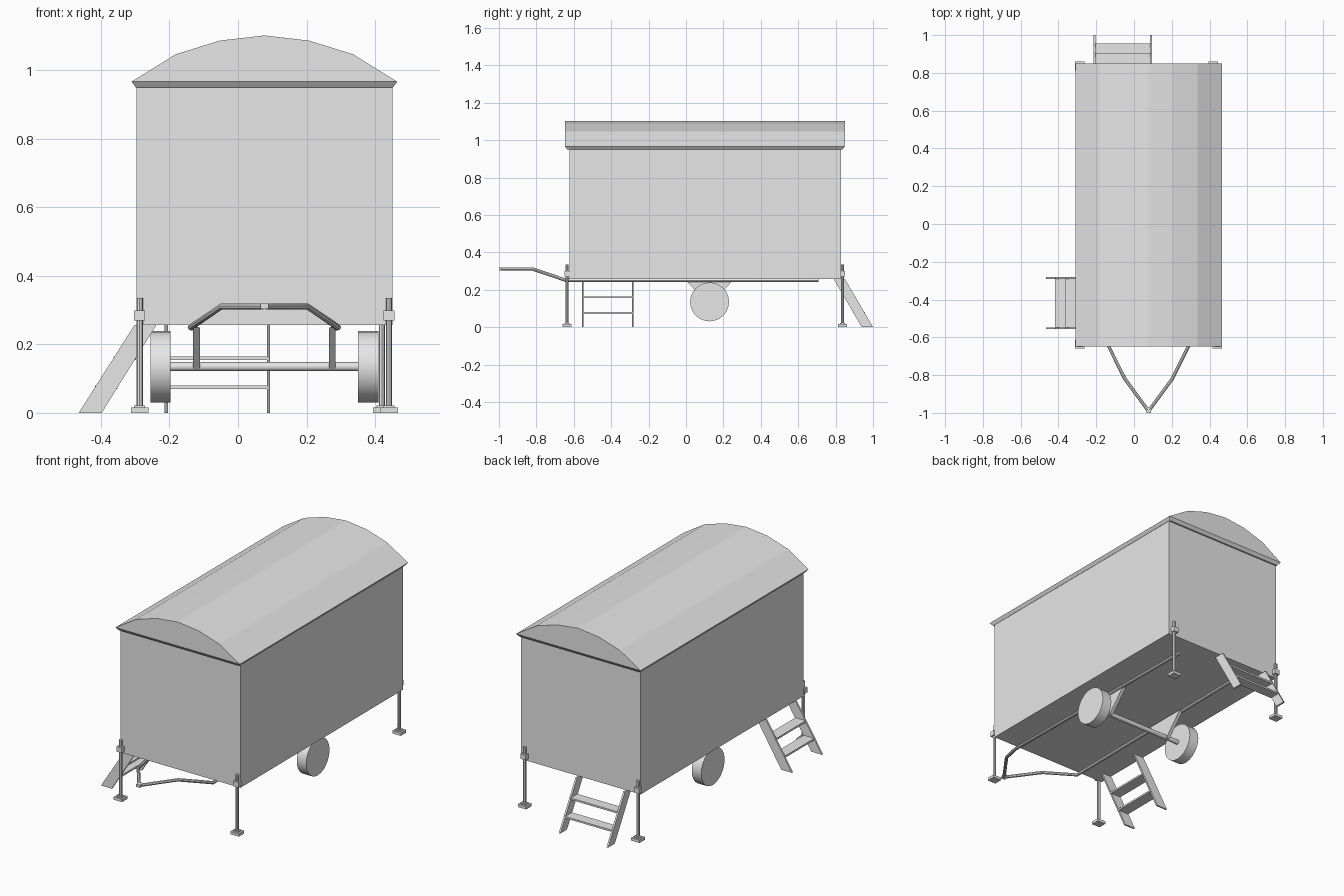
import bpy, bmesh, math
from mathutils import Vector, Matrix

if "Cube" in bpy.data.objects:
    bpy.data.objects.remove(bpy.data.objects["Cube"], do_unlink=True)

MID = 0.077                      # centre line of the wagon body in x
GREY = (0.8, 0.8, 0.8, 1.0)
mat = bpy.data.materials.new("plain grey")
mat.use_nodes = True
mat.diffuse_color = GREY
mat.node_tree.nodes["Principled BSDF"].inputs["Base Color"].default_value = GREY


def finish(name, bm):
    bmesh.ops.recalc_face_normals(bm, faces=bm.faces[:])
    mesh = bpy.data.meshes.new(name)
    bm.to_mesh(mesh)
    bm.free()
    mesh.materials.append(mat)
    obj = bpy.data.objects.new(name, mesh)
    bpy.context.collection.objects.link(obj)
    return obj


def add_box(bm, lo, hi):
    lo, hi = Vector(lo), Vector(hi)
    size = hi - lo
    m = Matrix.Translation((lo + hi) / 2) @ Matrix.Diagonal((*size, 1))
    return bmesh.ops.create_cube(bm, size=1, matrix=m)["verts"]


def add_prism(bm, profile, axis, start, end):
    """Extrude a (u, z) profile along x or y."""
    def place(u, z, d):
        return (d, u, z) if axis == "x" else (u, d, z)
    face = bm.faces.new([bm.verts.new(place(u, z, start)) for u, z in profile])
    out = bmesh.ops.extrude_face_region(bm, geom=[face])["geom"]
    move = Vector(place(0, 0, end - start))
    bmesh.ops.translate(bm, vec=move, verts=[v for v in out if isinstance(v, bmesh.types.BMVert)])


def add_rod(bm, a, b, radius, sides):
    a, b = Vector(a), Vector(b)
    turn = (b - a).to_track_quat("Z", "Y").to_matrix().to_4x4()
    bmesh.ops.create_cone(bm, cap_ends=True, segments=sides, radius1=radius, radius2=radius,
                          depth=(b - a).length, matrix=Matrix.Translation((a + b) / 2) @ turn)


def smooth(obj):
    bpy.ops.object.select_all(action="DESELECT")
    obj.select_set(True)
    bpy.context.view_layer.objects.active = obj
    bpy.ops.object.shade_smooth_by_angle(angle=math.radians(40))


# Body
bm = bmesh.new()
add_box(bm, (MID - 0.374, -0.623, 0.257), (MID + 0.374, 0.828, 0.952))
finish("body", bm)

# Arched roof
half = [(-0.388, 0.967), (-0.259, 1.047), (-0.130, 1.087)]
arch = half + [(0, 1.102)] + [(-x, z) for x, z in reversed(half)]
bm = bmesh.new()
add_prism(bm, [(MID + x, z) for x, z in arch], "y", -0.648, 0.85)
finish("roof", bm)

# Eave with sloping underside
bm = bmesh.new()
verts = add_box(bm, (MID - 0.388, -0.648, 0.95), (MID + 0.388, 0.85, 0.967))
for v in verts:
    if v.co.z < 0.96:
        v.co.x += math.copysign(0.013, MID - v.co.x)
        v.co.y += math.copysign(0.013, -v.co.y)
finish("eave", bm)

# Wheels and axle
AXLE_Y, AXLE_Z = 0.126, 0.135
for side, name in ((-1, "right_wheel"), (1, "left_wheel")):
    bm = bmesh.new()
    add_rod(bm, (MID + side * 0.274, AXLE_Y, AXLE_Z), (MID + side * 0.333, AXLE_Y, AXLE_Z), 0.104, 24)
    smooth(finish(name, bm))
bm = bmesh.new()
add_rod(bm, (MID - 0.28, AXLE_Y, AXLE_Z), (MID + 0.28, AXLE_Y, AXLE_Z), 0.013, 12)
smooth(finish("axle", bm))

# Chassis rails bending forward into the drawbar, and triangular axle brackets
for side, name in ((-1, "right"), (1, "left")):
    curve = bpy.data.curves.new(name + "_rail", "CURVE")
    curve.dimensions = "3D"
    curve.bevel_depth = 0.009
    curve.bevel_resolution = 2
    curve.use_fill_caps = True
    path = [(0.203, 0.709, 0.25), (0.215, -0.64, 0.25), (0.125, -0.82, 0.311), (0.004, -0.985, 0.311)]
    spline = curve.splines.new("POLY")
    spline.points.add(len(path) - 1)
    for p, (x, y, z) in zip(spline.points, path):
        p.co = (MID + side * x, y, z, 1)
    rail = bpy.data.objects.new(name + "_rail", curve)
    bpy.context.collection.objects.link(rail)
    curve.materials.append(mat)
    bpy.ops.object.select_all(action="DESELECT")
    rail.select_set(True)
    bpy.context.view_layer.objects.active = rail
    bpy.ops.object.convert(target="MESH")
    smooth(bpy.context.object)

    bm = bmesh.new()
    x = MID + side * 0.198
    tri = [(0.0, 0.25), (0.25, 0.25), (AXLE_Y + 0.012, 0.126), (AXLE_Y - 0.012, 0.126)]
    add_prism(bm, tri, "x", x - 0.01, x + 0.01)
    finish(name + "_axle_bracket", bm)

# Coupling at the drawbar tip
bm = bmesh.new()
add_box(bm, (MID - 0.012, -1.0, 0.304), (MID + 0.012, -0.97, 0.319))
finish("coupling", bm)

# Corner jacks
jacks = {"front_right_jack": (-0.287, -0.636), "front_left_jack": (0.441, -0.636),
         "back_right_jack": (-0.287, 0.837), "back_left_jack": (0.42, 0.837)}
for name, (x, y) in jacks.items():
    bm = bmesh.new()
    add_rod(bm, (x, y, 0.01), (x, y, 0.336), 0.009, 8)
    add_box(bm, (x - 0.016, y - 0.014, 0.27), (x + 0.016, y + 0.014, 0.299))
    add_box(bm, (x - 0.026, y - 0.024, 0), (x + 0.026, y + 0.024, 0.016))
    add_box(bm, (x - 0.016, y - 0.014, 0.016), (x + 0.016, y + 0.014, 0.022))
    finish(name, bm)


# Steps: two slanted stringers with flat treads between them
def steps(name, axis, stringer, start, end):
    (foot_a, _), (foot_b, _), (top_b, height), (top_a, _) = stringer
    bm = bmesh.new()
    for d in (start, end - 0.01):
        add_prism(bm, stringer, axis, d, d + 0.01)
    for z in (0.075, 0.16):
        t = z / height
        a, b = foot_a + (top_a - foot_a) * t, foot_b + (top_b - foot_b) * t
        tread = [(a, z - 0.005), (b, z - 0.005), (b, z + 0.005), (a, z + 0.005)]
        add_prism(bm, tread, axis, start + 0.005, end - 0.005)
    finish(name, bm)


steps("side_steps", "y", [(-0.465, 0), (-0.398, 0), (-0.238, 0.257), (-0.302, 0.257)], -0.557, -0.28)
steps("back_steps", "x", [(1.0, 0), (0.94, 0), (0.79, 0.257), (0.85, 0.257)], -0.214, 0.094)
